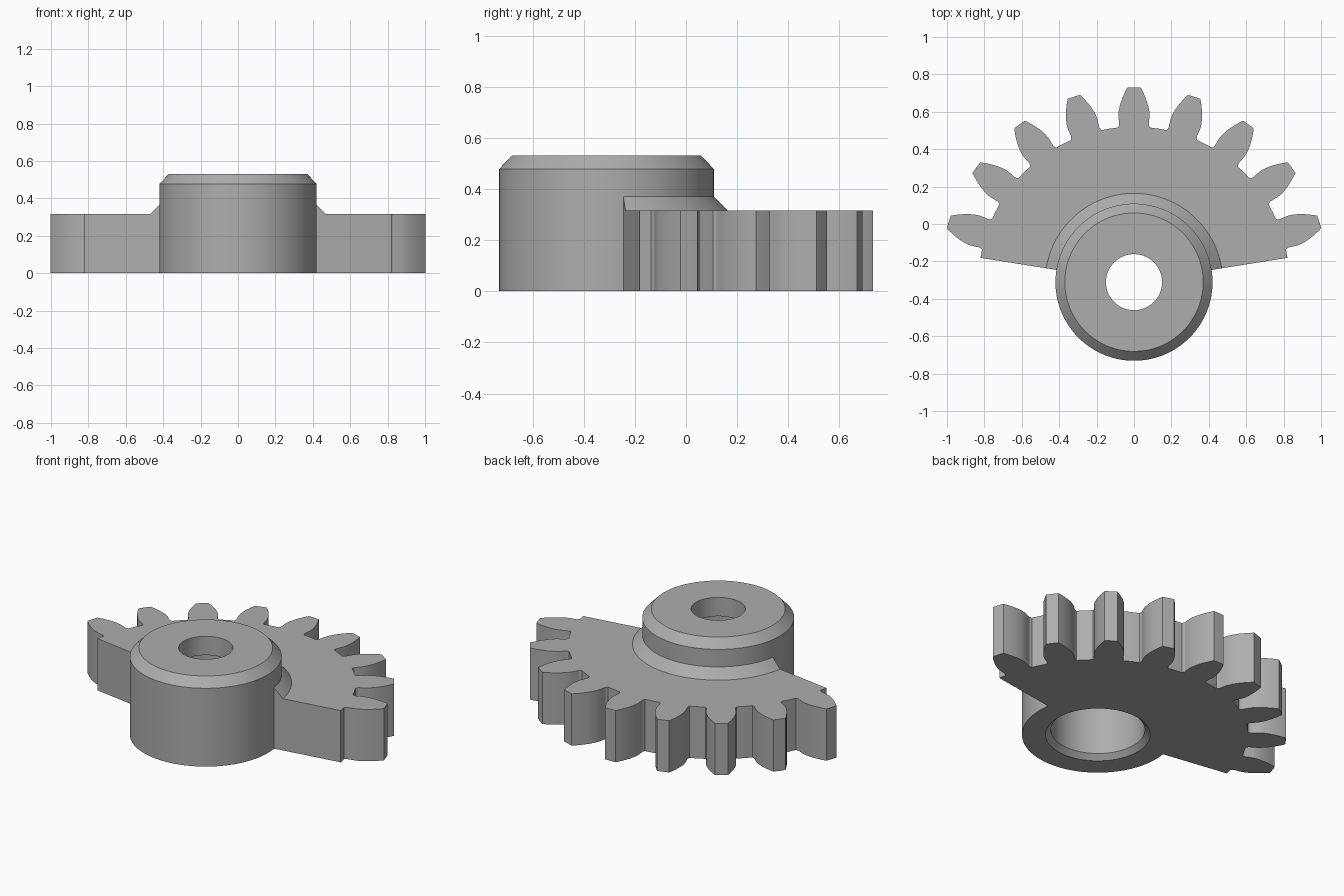
import bpy
import bmesh
from math import sin, cos, tan, acos, pi, radians, sqrt

CENTRE_Y = -0.311
HUB_R = 0.42
PLATE_H = 0.316
HALF_SECTOR = radians(81)
PITCH = radians(18)

cube = bpy.data.objects.get("Cube")
if cube:
    bpy.data.objects.remove(cube, do_unlink=True)

steel = bpy.data.materials.new("plain_grey")
steel.use_nodes = True
grey = (0.42, 0.42, 0.42, 1)
steel.diffuse_color = grey
steel.node_tree.nodes["Principled BSDF"].inputs["Base Color"].default_value = grey


def polar(r, a, z=0.0):
    """Point about the hub axis, angle measured from +y towards +x."""
    return (r * sin(a), CENTRE_Y + r * cos(a), z)


def make_object(name, bm):
    bmesh.ops.recalc_face_normals(bm, faces=bm.faces)
    mesh = bpy.data.meshes.new(name)
    bm.to_mesh(mesh)
    bm.free()
    mesh.materials.append(steel)
    obj = bpy.data.objects.new(name, mesh)
    bpy.context.collection.objects.link(obj)
    return obj


def lathe(name, profile, start, end, steps):
    """Sweep a closed (radius, height) profile, capping partial turns."""
    bm = bmesh.new()
    full = end - start > 2 * pi - 0.001
    rings = [[bm.verts.new(polar(r, start + (end - start) * i / steps, z))
              for r, z in profile] for i in range(steps if full else steps + 1)]
    n = len(profile)
    for i in range(steps):
        a, b = rings[i], rings[(i + 1) % len(rings)]
        for j in range(n):
            k = (j + 1) % n
            bm.faces.new((a[j], a[k], b[k], b[j]))
    if not full:
        bm.faces.new(rings[0])
        bm.faces.new(rings[-1])
    return make_object(name, bm)


# Hub with chamfered top, narrow through hole and wide chamfered bore below
hub = lathe("gear_hub", [
    (HUB_R, 0), (HUB_R, 0.478), (0.37, 0.53), (0.15, 0.53),
    (0.15, 0.415), (0.26, 0.415), (0.26, 0.03), (0.29, 0)], 0, 2 * pi, 120)

# Sloped collar between hub and toothed sector
collar = lathe("hub_collar", [
    (0.475, 0.25), (0.475, PLATE_H), (HUB_R, 0.371), (0.36, 0.371), (0.36, 0.25)],
    -HALF_SECTOR, HALF_SECTOR, 54)

# Toothed sector: involute flanks above the base circle
ROOT_R, BASE_R, TIP_R = 0.831, 0.893, 1.042
inv20 = tan(radians(20)) - radians(20)


def half_width(r):
    roll = acos(min(1, BASE_R / r))
    return PITCH / 4 + inv20 - (tan(roll) - roll)


flank = [(ROOT_R, radians(5.9)), (0.846, half_width(BASE_R))]
for i in range(9):
    r = BASE_R + (TIP_R - BASE_R) * i / 8
    flank.append((r, half_width(r)))

outline = [polar(ROOT_R, -HALF_SECTOR)]
for tooth in range(-4, 5):
    mid = tooth * PITCH
    outline += [polar(r, mid - h) for r, h in flank]
    outline.append(polar(TIP_R, mid))
    outline += [polar(r, mid + h) for r, h in reversed(flank)]
    if tooth < 4:
        outline.append(polar(ROOT_R, mid + PITCH / 2))
outline.append(polar(ROOT_R, HALF_SECTOR))
outline += [polar(0.36, HALF_SECTOR * (1 - i / 27)) for i in range(55)]

bm = bmesh.new()
base = bm.faces.new([bm.verts.new(p) for p in outline])
top = bmesh.ops.extrude_face_region(bm, geom=[base], use_keep_orig=True)["geom"]
bmesh.ops.translate(bm, vec=(0, 0, PLATE_H),
                    verts=[g for g in top if isinstance(g, bmesh.types.BMVert)])
sector = make_object("toothed_sector", bm)

# Fuse the parts into one solid
bpy.ops.object.select_all(action="DESELECT")
bpy.context.view_layer.objects.active = hub
hub.select_set(True)
for part in (sector, collar):
    mod = hub.modifiers.new("fuse_" + part.name, "BOOLEAN")
    mod.operation = "UNION"
    mod.solver = "EXACT"
    mod.object = part
    bpy.ops.object.modifier_apply(modifier=mod.name)
    bpy.data.objects.remove(part, do_unlink=True)
hub.name = "sector_gear"
bpy.ops.object.shade_smooth_by_angle(angle=radians(25))
